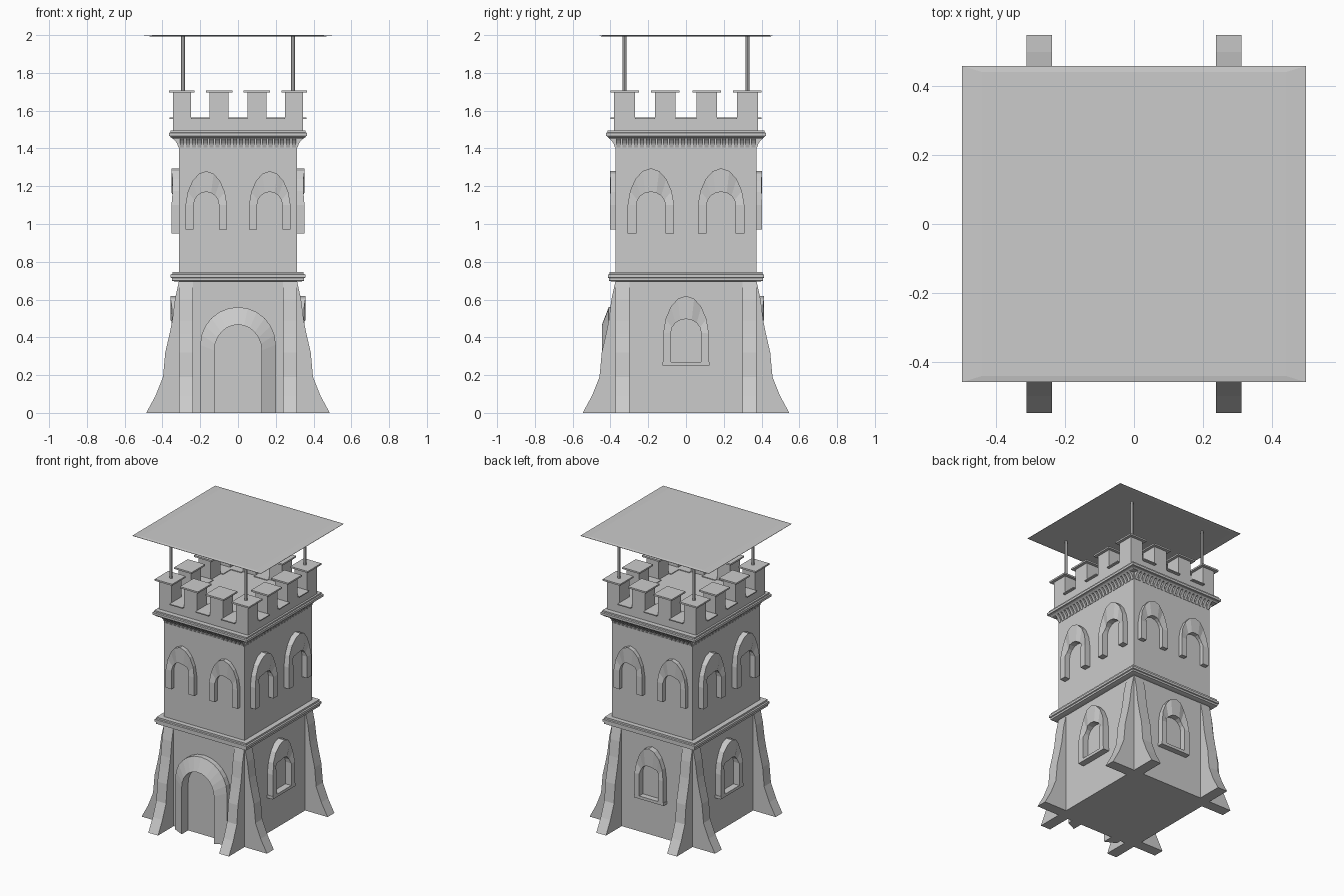
import bpy, bmesh
from math import sin, cos, pi
from mathutils import Matrix

if "Cube" in bpy.data.objects:
    bpy.data.objects.remove(bpy.data.objects["Cube"])

BX, BY = 0.312, 0.373          # tower half sizes
PX, PY = 0.345, 0.381          # parapet half sizes
SIDES = {"front": (0, BY), "right": (1, BX), "back": (2, BY), "left": (3, BX)}


def finish(name, bm, side=None):
    """Write a bmesh to an object; side turns local (u, -depth, z) to a wall."""
    if side:
        turn, half = SIDES[side]
        bmesh.ops.translate(bm, verts=bm.verts, vec=(0, -half, 0))
        bmesh.ops.rotate(bm, verts=bm.verts, matrix=Matrix.Rotation(turn * pi / 2, 3, 'Z'))
    bmesh.ops.recalc_face_normals(bm, faces=bm.faces)
    me = bpy.data.meshes.new(name)
    bm.to_mesh(me)
    bm.free()
    ob = bpy.data.objects.new(name, me)
    bpy.context.collection.objects.link(ob)
    return ob


def add_box(bm, x0, x1, y0, y1, z0, z1):
    m = Matrix.Translation(((x0 + x1) / 2, (y0 + y1) / 2, (z0 + z1) / 2)) @ \
        Matrix.Diagonal((x1 - x0, y1 - y0, z1 - z0, 1))
    bmesh.ops.create_cube(bm, size=1, matrix=m)


def add_prism(bm, profile, u0, u1):
    """Extrude a (depth, z) profile along u."""
    a = [bm.verts.new((u0, -d, z)) for d, z in profile]
    b = [bm.verts.new((u1, -d, z)) for d, z in profile]
    bm.faces.new(a)
    bm.faces.new(b[::-1])
    for i in range(len(a)):
        j = (i + 1) % len(a)
        bm.faces.new((a[i], a[j], b[j], b[i]))


def stack(name, rings):
    """Rectangular moulding: rings of (half x, half y, z)."""
    bm = bmesh.new()
    loops = [[bm.verts.new((sx * x, sy * y, z)) for sx, sy in
              ((-1, -1), (1, -1), (1, 1), (-1, 1))] for x, y, z in rings]
    bm.faces.new(loops[0])
    bm.faces.new(loops[-1])
    for a, b in zip(loops, loops[1:]):
        for i in range(4):
            j = (i + 1) % 4
            bm.faces.new((a[i], a[j], b[j], b[i]))
    return finish(name, bm)


def add_arch(bm, u, inner, outer):
    """Raised surround; inner and outer are matched lists of (u, z, depth)."""
    rows = []
    for (iu, iz, idp), (ou, oz, odp) in zip(inner, outer):
        rows.append([bm.verts.new(p) for p in (
            (u + iu, 0.01, iz), (u + iu, -idp, iz), (u + ou, -odp, oz), (u + ou, 0.01, oz))])
    for a, b in zip(rows, rows[1:]):
        for i in range(4):
            j = (i + 1) % 4
            bm.faces.new((a[i], a[j], b[j], b[i]))
    bm.faces.new(rows[0])
    bm.faces.new(rows[-1])


def arch_line(w, z0, spring, rise, depths, n=8, point=0.0):
    """Jamb, arch, jamb; point sharpens the crown; depths = jamb, shoulder, crown."""
    pts = [(-w, z0, depths[0])]
    for i in range(n + 1):
        t = pi * i / n
        s = sin(t)
        d = depths[0] if s < 0.2 else depths[1] if s < 0.8 else depths[2]
        pts.append((-w * cos(t) * (1 - point * s), spring + rise * s, d))
    return pts + [(w, z0, depths[0])]


# tower body and floor of the parapet
stack("tower_body", [(BX, BY, 0), (BX, BY, 1.46)])
stack("parapet_base", [(PX, PY, 1.455), (PX, PY, 1.558)])

# string courses
stack("lower_string_course", [(0.33, 0.39, 0.695), (0.35, 0.408, 0.70), (0.35, 0.408, 0.713),
      (0.357, 0.414, 0.716), (0.357, 0.414, 0.732), (0.348, 0.406, 0.735), (0.348, 0.406, 0.747)])
stack("upper_string_course", [(0.345, 0.405, 1.452), (0.358, 0.415, 1.46), (0.358, 0.415, 1.464),
      (0.366, 0.424, 1.466), (0.366, 0.424, 1.482), (0.358, 0.415, 1.485), (0.358, 0.415, 1.495)])

# corner buttresses and corbel rows
flare = [(-0.05, 0), (0.174, 0), (0.125, 0.09), (0.085, 0.19), (0.073, 0.32),
         (0.05, 0.42), (0.036, 0.49), (0.022, 0.6), (0, 0.7), (-0.05, 0.7)]
corbel = [(-0.01, 1.405), (0.003, 1.405), (0.01, 1.425), (0.022, 1.442), (0.036, 1.455), (-0.01, 1.455)]
for side, (turn, half) in SIDES.items():
    wide = BY if turn % 2 else BX
    bm = bmesh.new()
    for s in (-1, 1):
        add_prism(bm, flare, s * (wide - 0.075), s * wide)
    finish(side + "_buttresses", bm, side)
    bm = bmesh.new()
    n = round(2 * wide / 0.031)
    for i in range(n):
        u = -wide + 2 * wide * (i + 0.5) / n
        add_prism(bm, corbel, u - 0.0105, u + 0.0105)
    finish(side + "_corbels", bm, side)

# upper window pairs
for side, (turn, half) in SIDES.items():
    if turn % 2:
        u, wi, wo, z0, top, d = 0.186, 0.077, 0.123, 0.95, 1.295, 0.04
    else:
        u, wi, wo, z0, top, d = 0.168, 0.067, 0.11, 0.97, 1.28, 0.03
    bm = bmesh.new()
    for s in (-1, 1):
        add_arch(bm, s * u, arch_line(wi, z0, 1.10, 0.07, (d, d * 0.7, d)),
                 arch_line(wo, z0, 1.10, top - 1.10, (d, d * 0.85, d), point=0.08))
    finish(side + "_upper_windows", bm, side)

# lower windows with sills
for side in ("right", "back", "left"):
    k, d = (0.92, 0.04) if side == "back" else (1, 0.045)
    bm = bmesh.new()
    add_arch(bm, 0, arch_line(0.08 * k, 0.265, 0.425, 0.072, (d, d * 0.7, d)),
             arch_line(0.121 * k, 0.265, 0.42, 0.2, (d, d * 0.85, d), point=0.08))
    add_box(bm, -0.125 * k, 0.125 * k, -d, 0.01, 0.25, 0.27)
    finish(side + "_lower_window", bm, side)

# door surround, sloping back towards its outer edge
bm = bmesh.new()
add_arch(bm, 0, arch_line(0.125, 0, 0.33, 0.137, (0.072,) * 3, n=12),
         arch_line(0.2, 0, 0.36, 0.2, (0.036,) * 3, n=12))
finish("door_surround", bm, "front")

# battlements: twelve capped merlons with sills between
xs = [(-0.345, -0.25), (-0.15, -0.05), (0.05, 0.15), (0.25, 0.345)]
ys = [(-0.381, -0.27), (-0.165, -0.055), (0.055, 0.165), (0.27, 0.381)]
merlons, caps, sills = bmesh.new(), bmesh.new(), bmesh.new()
for i, (x0, x1) in enumerate(xs):
    for j, (y0, y1) in enumerate(ys):
        if i in (0, 3) or j in (0, 3):
            add_box(merlons, x0, x1, y0, y1, 1.55, 1.697)
            add_box(caps, x0 - 0.02, x1 + 0.02, y0 - 0.02, y1 + 0.02, 1.695, 1.706)
for s in (-1, 1):
    for a, b in zip(xs, xs[1:]):
        y = sorted((s * (PY + 0.02), s * 0.25))
        add_box(sills, a[1], b[0], *y, 1.556, 1.563)
    for a, b in zip(ys, ys[1:]):
        x = sorted((s * (PX + 0.018), s * 0.23))
        add_box(sills, *x, a[1], b[0], 1.556, 1.563)
finish("merlons", merlons)
finish("merlon_caps", caps)
finish("crenel_sills", sills)

# canopy posts and thin canopy
bm = bmesh.new()
for sx in (-1, 1):
    for sy in (-1, 1):
        bmesh.ops.create_cone(bm, cap_ends=True, segments=8, radius1=0.01, radius2=0.01, depth=0.296,
                              matrix=Matrix.Translation((sx * 0.291, sy * 0.326, 1.848)))
finish("canopy_posts", bm)
stack("canopy", [(0.44, 0.44, 1.993), (0.498, 0.458, 1.995), (0.498, 0.458, 1.997), (0.44, 0.44, 2.0)])
